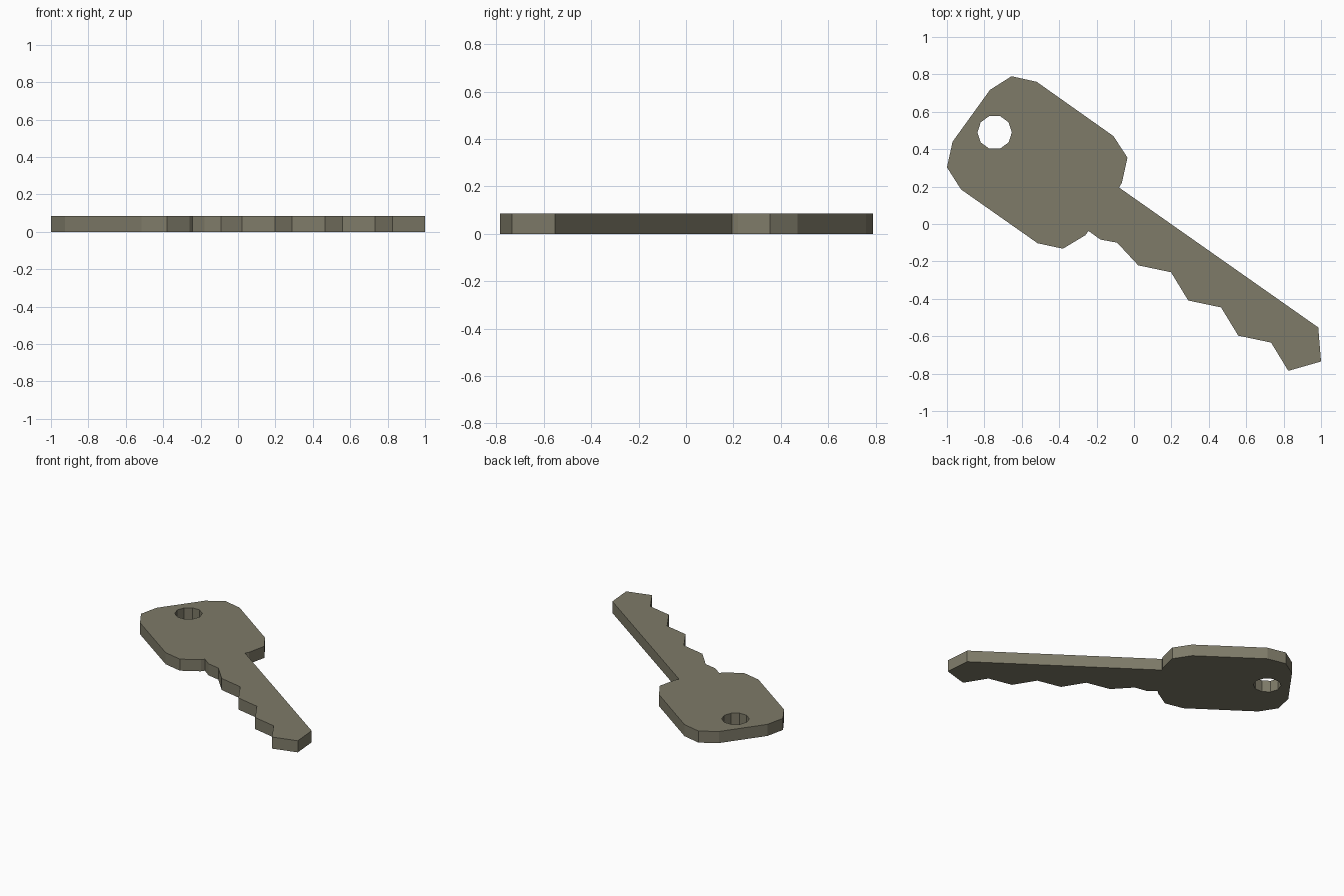
import bpy, bmesh, math

if "Cube" in bpy.data.objects:
    bpy.data.objects.remove(bpy.data.objects["Cube"])

THICKNESS = 0.085

brass = bpy.data.materials.new("dull_brass")
brass.diffuse_color = (0.21, 0.197, 0.14, 1.0)
brass.use_nodes = True
brass.node_tree.nodes["Principled BSDF"].inputs["Base Color"].default_value = brass.diffuse_color

# Bow (grip) outline, clockwise from the lower neck round to the upper neck
bow = [(-0.18, -0.083), (-0.243, -0.037), (-0.26, -0.06), (-0.38, -0.132),
       (-0.515, -0.103), (-0.925, 0.185), (-1.0, 0.303), (-0.97, 0.44),
       (-0.77, 0.717), (-0.655, 0.79), (-0.52, 0.76), (-0.11, 0.47),
       (-0.035, 0.355), (-0.065, 0.22), (-0.08, 0.195)]

# Straight back of the blade and its tip
blade = [(0.985, -0.553), (1.0, -0.735), (0.825, -0.785)]

# Cut teeth: three equal valley / peak steps back towards the bow
teeth = []
for i in range(3):
    dx, dy = -0.2675 * i, 0.188 * i
    teeth += [(0.733 + dx, -0.634 + dy), (0.5575 + dx, -0.597 + dy)]
teeth.append((-0.09, -0.10))

# Ten-sided key ring hole
hole = [(-0.745 + 0.092 * math.cos(math.tau * i / 10),
         0.49 + 0.092 * math.sin(math.tau * i / 10)) for i in range(10)]


def add_loop(bm, points):
    """Add a closed loop of edges on the ground plane."""
    verts = [bm.verts.new((x, y, 0)) for x, y in points]
    return [bm.edges.new((v, verts[(i + 1) % len(verts)]))
            for i, v in enumerate(verts)]


# Fill the outline around the hole, then extrude it to a solid plate
bm = bmesh.new()
edges = add_loop(bm, bow + blade + teeth) + add_loop(bm, hole)
bmesh.ops.triangle_fill(bm, edges=edges, use_beauty=True, use_dissolve=False,
                        normal=(0, 0, 1))
top = bmesh.ops.extrude_face_region(bm, geom=bm.faces[:], use_keep_orig=True)
bmesh.ops.translate(bm, vec=(0, 0, THICKNESS),
                    verts=[g for g in top["geom"]
                           if isinstance(g, bmesh.types.BMVert)])
bmesh.ops.recalc_face_normals(bm, faces=bm.faces[:])

mesh = bpy.data.meshes.new("key")
bm.to_mesh(mesh)
bm.free()
mesh.materials.append(brass)
bpy.context.collection.objects.link(bpy.data.objects.new("key", mesh))
